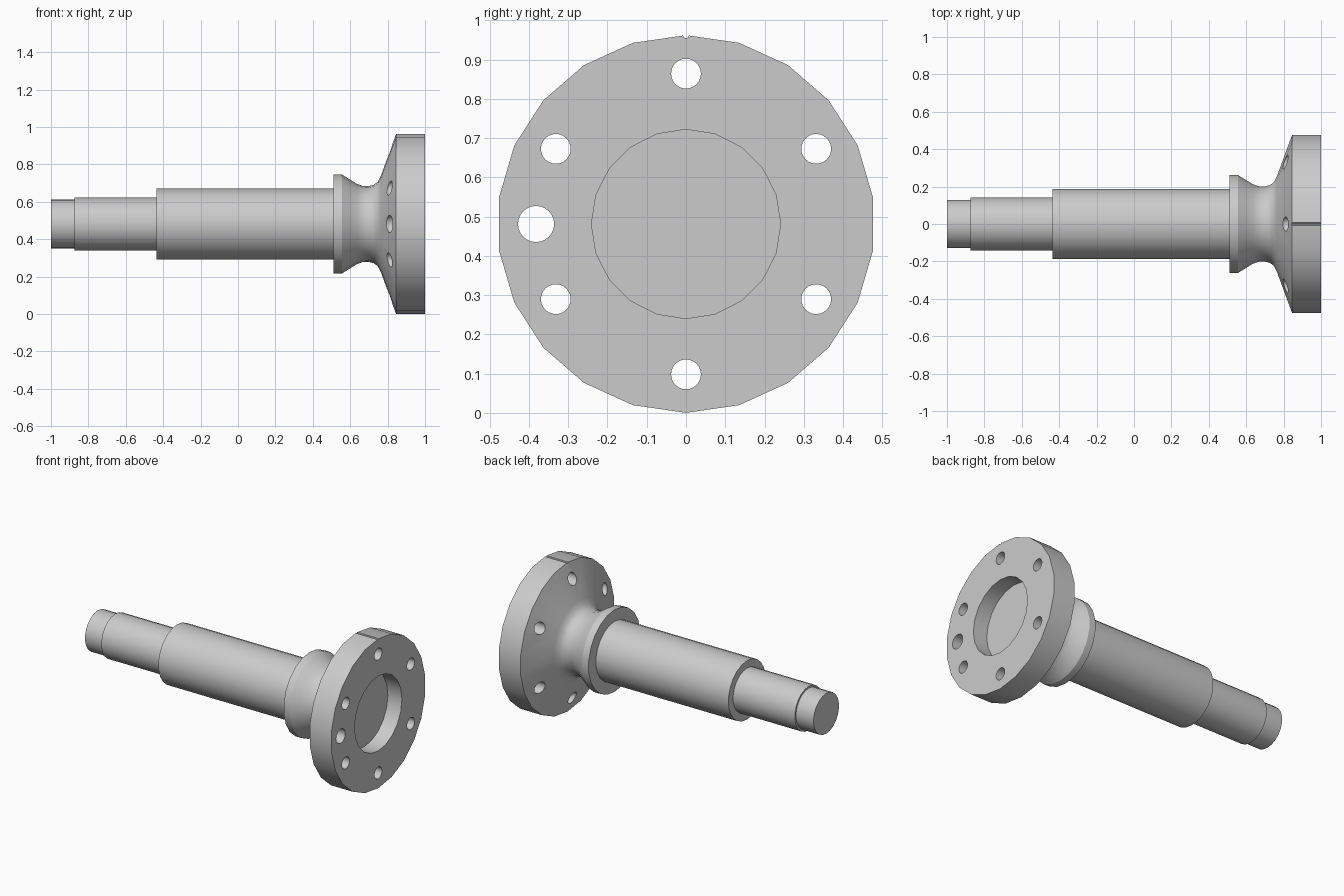
import bpy, bmesh, math

cube = bpy.data.objects.get("Cube")
if cube:
    bpy.data.objects.remove(cube, do_unlink=True)

AXIS_Z = 0.481   # height of the shaft axis

steel = bpy.data.materials.new("grey steel")
steel.use_nodes = True
steel.diffuse_color = (0.6, 0.6, 0.6, 1)
steel.node_tree.nodes["Principled BSDF"].inputs["Base Color"].default_value = (0.6, 0.6, 0.6, 1)


def add_lathe(bm, profile, sides, cy=0.0, cz=AXIS_Z):
    """Closed solid turned around an x-parallel axis from (x, radius) points."""
    rings = []
    for x, r in profile:
        rings.append([bm.verts.new((x, cy + r * math.sin(math.tau * i / sides),
                                    cz + r * math.cos(math.tau * i / sides)))
                      for i in range(sides)])
    for a, b in zip(rings, rings[1:]):
        for i in range(sides):
            j = (i + 1) % sides
            bm.faces.new((a[i], a[j], b[j], b[i]))
    bm.faces.new(rings[0])
    bm.faces.new(rings[-1])


def finish(bm, name):
    bmesh.ops.recalc_face_normals(bm, faces=bm.faces)
    mesh = bpy.data.meshes.new(name)
    bm.to_mesh(mesh)
    bm.free()
    mesh.materials.append(steel)
    obj = bpy.data.objects.new(name, mesh)
    bpy.context.collection.objects.link(obj)
    return obj


def activate(obj):
    bpy.ops.object.select_all(action='DESELECT')
    obj.select_set(True)
    bpy.context.view_layer.objects.active = obj


# Stepped shaft
bm = bmesh.new()
add_lathe(bm, [(-1, 0.13), (-0.875, 0.13), (-0.875, 0.142), (-0.435, 0.142),
               (-0.435, 0.19), (0.52, 0.19)], 22)
shaft = finish(bm, "stepped_shaft")

# Collar, waisted neck, cone and flange
bm = bmesh.new()
add_lathe(bm, [(0.51, 0.265), (0.555, 0.265), (0.595, 0.240), (0.635, 0.215),
               (0.665, 0.204), (0.695, 0.202), (0.725, 0.209), (0.747, 0.225),
               (0.763, 0.255), (0.845, 0.481), (1.0, 0.481)], 22)
flange = finish(bm, "flange_and_collar")

# Cutters: recess, bolt holes, dowel hole and timing notch
bm = bmesh.new()
add_lathe(bm, [(0.9, 0.241), (1.1, 0.241)], 20)
for k in range(6):
    a = math.tau * k / 6
    add_lathe(bm, [(0.6, 0.038), (1.1, 0.038)], 24,
              0.383 * math.sin(a), AXIS_Z + 0.383 * math.cos(a))
add_lathe(bm, [(0.6, 0.046), (1.1, 0.046)], 24, -0.382)
add_lathe(bm, [(0.7, 0.008), (1.1, 0.008)], 8, 0, AXIS_Z + 0.481)
cutter = finish(bm, "hole_cutter")
cutter.hide_render = True

activate(flange)
cut = flange.modifiers.new("holes", 'BOOLEAN')
cut.operation = 'DIFFERENCE'
cut.solver = 'EXACT'
cut.object = cutter
bpy.ops.object.modifier_apply(modifier=cut.name)
bpy.data.objects.remove(cutter, do_unlink=True)

# Smooth turned surfaces, sharp machined edges
for obj in (shaft, flange):
    activate(obj)
    bpy.ops.object.shade_smooth_by_angle(angle=math.radians(30))
